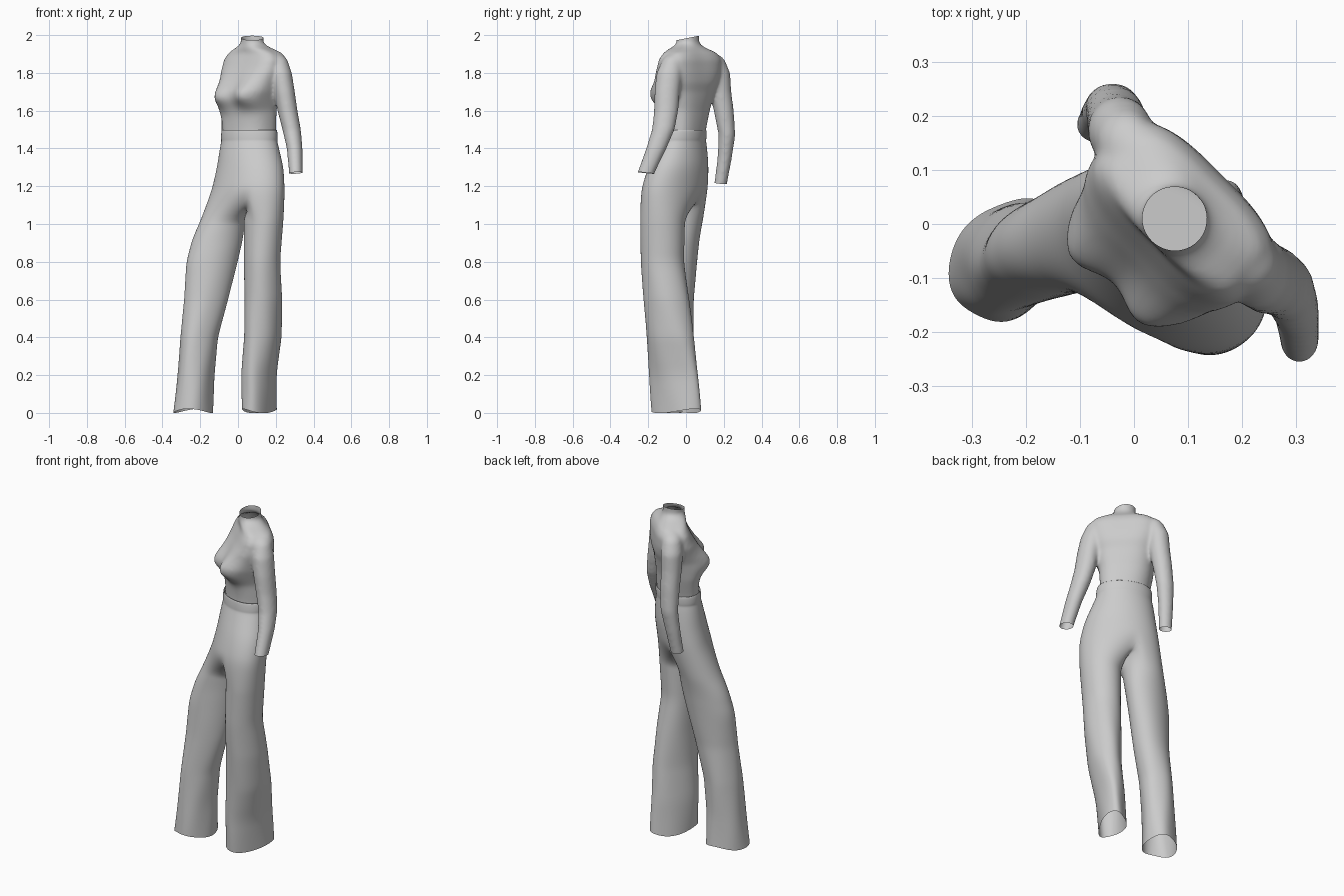
import bpy, bmesh
from math import sin, cos, pi, radians, exp, sqrt
from mathutils import Vector

if "Cube" in bpy.data.objects:
    bpy.data.objects.remove(bpy.data.objects["Cube"])

fabric = bpy.data.materials.new("grey fabric")
fabric.use_nodes = True
GREY = (0.6, 0.6, 0.6, 1)
fabric.diffuse_color = GREY
fabric.node_tree.nodes["Principled BSDF"].inputs["Base Color"].default_value = GREY


def sample(sections, z):
    """Interpolate a section (z, centre x, centre y, half x, half y, skew) at height z."""
    for low, high in zip(sections[1:], sections):
        if z >= low[0]:
            break
    f = (z - low[0]) / (high[0] - low[0])
    return [a + (b - a) * f for a, b in zip(low, high)]


def point(section, t, swell=1.0):
    """Point on a skewed ellipse; the skew turns the body about z."""
    z, cx, cy, hx, hy, skew = section
    return Vector((cx + swell * hx * cos(t), cy + swell * hy * sin(t + radians(skew)), z))


def bridge(bm, upper, lower):
    n = len(upper)
    for i in range(n):
        j = (i + 1) % n
        bm.faces.new((upper[i], lower[i], lower[j], upper[j]))


def add_object(name, bm):
    mesh = bpy.data.meshes.new(name)
    bm.to_mesh(mesh)
    bm.free()
    mesh.materials.append(fabric)
    mesh.shade_smooth()
    obj = bpy.data.objects.new(name, mesh)
    bpy.context.collection.objects.link(obj)
    return obj


def closed_loft(bm, sections, sides=48, steps=40):
    """Capped tube; the more a section is skewed, the squarer its corners."""
    high, low = sections[0][0], sections[-1][0]
    rings = []
    for k in range(steps + 1):
        s = sample(sections, high + (low - high) * k / steps)
        ring = []
        for i in range(sides):
            t = 2 * pi * i / sides
            square = s[5] / 450 * cos(4 * (t - radians(135 - s[5] / 2)))
            ring.append(bm.verts.new(point(s, t, 1 + square)))
        rings.append(ring)
    for upper, lower in zip(rings, rings[1:]):
        bridge(bm, upper, lower)
    bm.faces.new(rings[0])
    bm.faces.new(rings[-1][::-1])


# Sweater: torso and sleeves fused into one skin
torso = [
    (2.04, .075, .01, .064, .062, 0), (2.0, .075, .01, .062, .06, 0),
    (1.965, .075, .01, .059, .059, 0), (1.945, .077, .011, .07, .068, -10),
    (1.925, .083, .013, .104, .104, -29), (1.905, .092, .022, .136, .136, -37),
    (1.87, .092, .022, .159, .159, -36), (1.8, .083, .014, .165, .165, -29),
    (1.75, .078, .008, .158, .158, -23), (1.7, .069, -.002, .149, .149, -19),
    (1.6, .056, 0, .144, .122, -16), (1.5, .06, -.005, .138, .108, -14),
    (1.45, .06, -.008, .134, .105, -14)]
left_sleeve = [
    (1.905, .195, -.06, .025, .025, 0), (1.88, .21, -.07, .048, .05, 0),
    (1.8, .227, -.088, .058, .068, 0), (1.7, .245, -.1, .056, .067, 0),
    (1.6, .262, -.105, .053, .064, 0), (1.5, .284, -.12, .049, .06, 0),
    (1.4, .3, -.157, .042, .054, 0), (1.27, .306, -.212, .036, .046, 0),
    (1.22, .307, -.227, .035, .045, 0)]
right_sleeve = [
    (1.905, .005, .13, .025, .025, 0), (1.88, -.01, .148, .05, .052, 0),
    (1.8, -.025, .17, .06, .064, 0), (1.7, -.03, .182, .057, .058, 0),
    (1.6, -.034, .2, .054, .053, 0), (1.47, -.04, .217, .05, .044, 0),
    (1.35, -.055, .205, .043, .038, 0), (1.21, -.07, .183, .037, .034, 0),
    (1.16, -.073, .173, .036, .033, 0)]

bm = bmesh.new()
closed_loft(bm, torso)
# Bust: two soft swellings on the chest, which faces diagonally
for v in bm.verts:
    across, depth = (v.co.y - v.co.x) / sqrt(2), (v.co.x + v.co.y) / sqrt(2)
    if depth < .045:
        facing = min(1, (.045 - depth) / .05)
        lobes = sum(exp(-((across - c) / .08) ** 2) for c in (.042, -.142))
        drop = v.co.z - 1.675
        swell = .066 * facing * lobes * exp(-(drop / (.09 if drop > 0 else .06)) ** 2)
        v.co -= Vector((swell, swell, 0)) / sqrt(2)
for sleeve in (left_sleeve, right_sleeve):
    closed_loft(bm, sleeve)
bmesh.ops.recalc_face_normals(bm, faces=bm.faces)
sweater = add_object("sweater", bm)
fuse = sweater.modifiers.new("fuse", "REMESH")
fuse.mode, fuse.voxel_size = "VOXEL", .008
soften = sweater.modifiers.new("soften", "SMOOTH")
soften.factor, soften.iterations = .5, 16
depsgraph = bpy.context.evaluated_depsgraph_get()
fused = bpy.data.meshes.new_from_object(sweater.evaluated_get(depsgraph))
sweater.modifiers.clear()

# Cut the collar and the cuffs open
bm = bmesh.new()
bm.from_mesh(fused)


def cut(centre, normal, inside):
    faces = [f for f in bm.faces if inside(f.calc_center_median())]
    geom = list({v for f in faces for v in f.verts} | {e for f in faces for e in f.edges}) + faces
    bmesh.ops.bisect_plane(bm, geom=geom, plane_co=centre, plane_no=normal, clear_outer=True)


cut((.075, .01, 1.985), (0, -.2, 1), lambda c: c.z > 1.93)
cut((.303, -.21, 1.27), (.05, -.1, -1), lambda c: c.z < 1.4 and c.x > .1)
cut((-.076, .18, 1.215), (-.05, -.1, -1), lambda c: c.z < 1.4 and c.x < .1)
bm.to_mesh(sweater.data)
bm.free()
sweater.data.shade_smooth()

# Trousers: hips split at the crotch into two wide legs
hips = [
    (1.48, .06, -.01, .139, .11, -14), (1.502, .06, -.01, .144, .115, -14),
    (1.495, .06, -.01, .149, .12, -14), (1.45, .06, -.013, .151, .122, -15),
    (1.442, .06, -.014, .148, .12, -15), (1.42, .06, -.017, .153, .127, -16),
    (1.36, .062, -.028, .165, .144, -18), (1.3, .065, -.04, .177, .16, -20),
    (1.22, .058, -.055, .188, .173, -23), (1.16, .051, -.064, .197, .176, -24)]
left_leg = [
    (1.03, .136, -.124, .106, .12, -3), (.8, .126, -.125, .097, .115, 0),
    (.6, .134, -.105, .1, .122, 8), (.4, .133, -.086, .1, .126, 18),
    (.2, .113, -.066, .094, .13, 28), (.01, .112, -.05, .093, .132, 32)]
right_leg = [
    (1.03, -.077, -.018, .118, .11, 0), (.92, -.108, -.028, .135, .1, 6),
    (.8, -.137, -.038, .137, .097, 9),
    (.6, -.168, -.052, .117, .093, 9), (.4, -.207, -.06, .1, .1, 9),
    (.2, -.225, -.065, .098, .105, 10), (.01, -.236, -.066, .106, .114, 13)]

SIDES, CROTCH, RINGS = 32, 8, 24
HALF = SIDES // 2
bm = bmesh.new()
rings = [[bm.verts.new(point(s, 2 * pi * i / SIDES - pi / 2)) for i in range(SIDES)]
         for s in hips]
for upper, lower in zip(rings, rings[1:]):
    bridge(bm, upper, lower)
base = rings[-1]
front, back = base[0], base[HALF]
seam = []
for i in range(1, CROTCH):
    f = i / CROTCH
    co = front.co.lerp(back.co, f)
    co.z -= .08 * sin(pi * f ** .8)
    seam.append(bm.verts.new(co))


def leg(top, sections, start, twist):
    """Loft a leg down from the hips, with slanting folds that deepen to the hem."""
    upper, n = top, len(top)
    high, low = sections[0][0], sections[-1][0]
    for k in range(RINGS + 1):
        drop = k / RINGS
        section = sample(sections, high + (low - high) * drop)
        ring = []
        for i in range(n):
            t = radians(start) + 2 * pi * i / n
            fold = sin(3 * t + twist * 7 * drop) + .6 * sin(5 * t - twist * 9 * drop)
            co = point(section, t, 1 + .035 * drop * fold)
            co.z += .012 * drop ** 4 * sin(2 * t + twist)
            ring.append(bm.verts.new(co))
        bridge(bm, upper, ring)
        upper = ring


leg(base[:HALF + 1] + seam[::-1], left_leg, -120, 1)
leg(base[HALF:] + [front] + seam, right_leg, 60, -1)
bmesh.ops.recalc_face_normals(bm, faces=bm.faces)
trousers = add_object("trousers", bm)
smooth = trousers.modifiers.new("smooth", "SUBSURF")
smooth.levels = smooth.render_levels = 2
